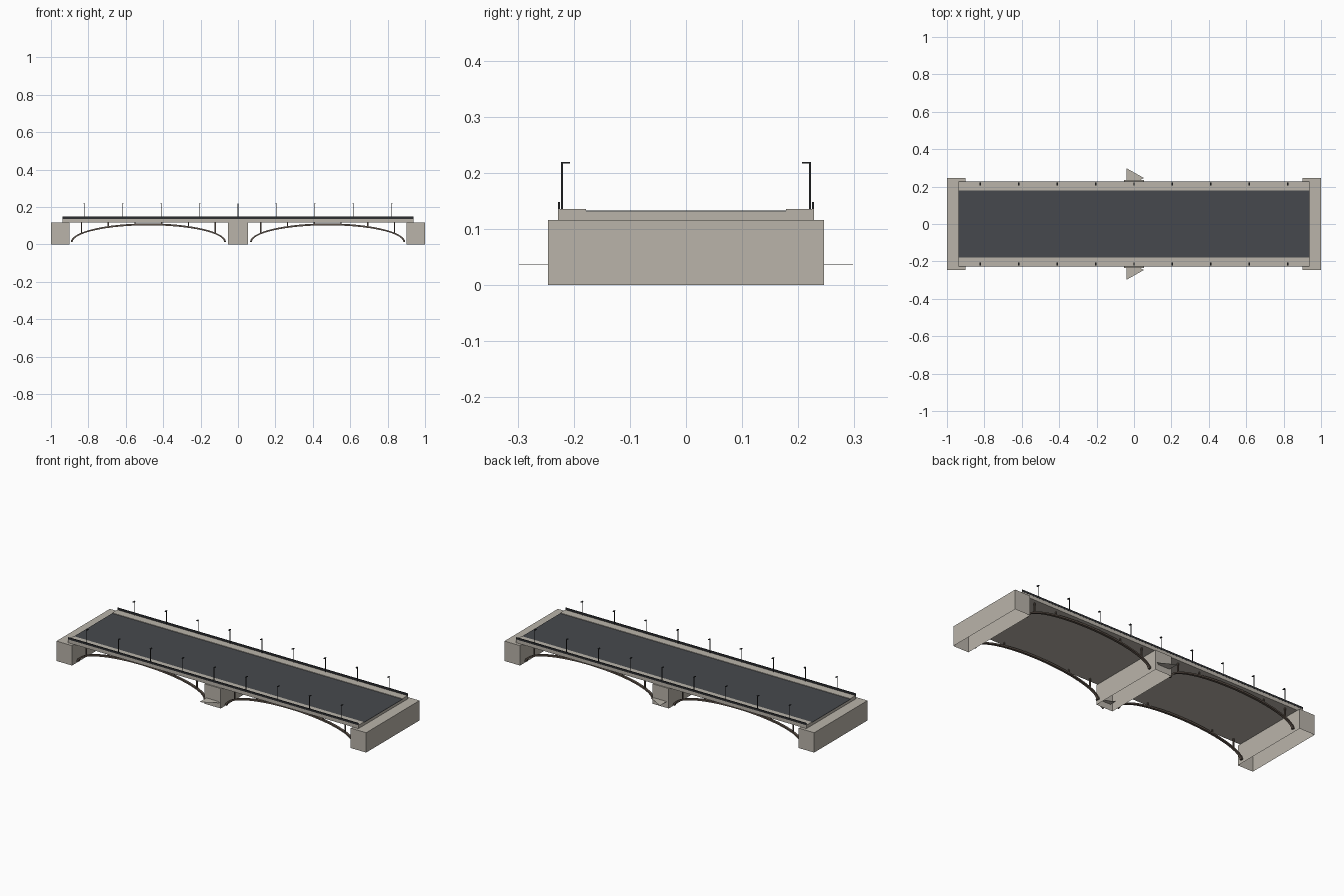
import bpy, bmesh, math

if "Cube" in bpy.data.objects:
    bpy.data.objects.remove(bpy.data.objects["Cube"])


def material(name, rgb):
    m = bpy.data.materials.new(name)
    m.diffuse_color = (*rgb, 1)
    m.use_nodes = True
    m.node_tree.nodes["Principled BSDF"].inputs["Base Color"].default_value = m.diffuse_color
    return m


CONCRETE = material("concrete", (0.49, 0.457, 0.402))
ASPHALT = material("asphalt", (0.061, 0.066, 0.074))
METAL = material("dark_metal", (0.025, 0.027, 0.03))
STEEL = material("brown_steel", (0.115, 0.088, 0.07))


def finish(name, bm, mat):
    bmesh.ops.recalc_face_normals(bm, faces=bm.faces)
    me = bpy.data.meshes.new(name)
    bm.to_mesh(me)
    bm.free()
    me.materials.append(mat)
    ob = bpy.data.objects.new(name, me)
    bpy.context.collection.objects.link(ob)
    return ob


def add_box(bm, x0, x1, y0, y1, z0, z1, open_bottom=False):
    vs = bmesh.ops.create_cube(bm, size=1)["verts"]
    for v in vs:
        v.co = (x1 if v.co.x > 0 else x0,
                y1 if v.co.y > 0 else y0,
                z1 if v.co.z > 0 else z0)
    if open_bottom:
        low = [f for f in {f for v in vs for f in v.link_faces}
               if all(abs(v.co.z - z0) < 1e-6 for v in f.verts)]
        bmesh.ops.delete(bm, geom=low, context="FACES_ONLY")


def box(name, mat, *dims, open_bottom=False):
    bm = bmesh.new()
    add_box(bm, *dims, open_bottom=open_bottom)
    return finish(name, bm, mat)


# supports, hollow and open underneath
box("abutment_left", CONCRETE, -1, -0.9, -0.246, 0.246, 0, 0.116, open_bottom=True)
box("abutment_right", CONCRETE, 0.9, 1, -0.246, 0.246, 0, 0.116, open_bottom=True)
box("central_pier", CONCRETE, -0.053, 0.053, -0.235, 0.235, 0, 0.116, open_bottom=True)

# deck slab and road surface
L = 0.937
box("deck_slab", CONCRETE, -L, L, -0.178, 0.178, 0.116, 0.131)
box("road_surface", ASPHALT, -L, L, -0.178, 0.178, 0.131, 0.133)


def arch_z(u):
    return 0.012 + 0.095 * math.sqrt(max(0, 1 - u * u))


HALF = 0.41   # half span of one arch
RIB_Y = 0.205

for side, s in (("front", -1), ("back", 1)):
    def ys(a, b):
        return min(s * a, s * b), max(s * a, s * b)

    # pavement and parapet rail
    box("pavement_" + side, CONCRETE, -L, L, *ys(0.178, 0.228), 0.116, 0.136)
    box("railing_" + side, METAL, -L, L, *ys(0.2245, 0.2285), 0.136, 0.148)

    # flat triangular cutwater plate beside the pier
    bm = bmesh.new()
    tri = [bm.verts.new((x, s * y, 0.036)) for x, y in
           ((-0.04, 0.298), (0.053, 0.246), (-0.04, 0.194))]
    f = bm.faces.new(tri)
    top = bmesh.ops.extrude_face_region(bm, geom=[f])["geom"]
    for v in top:
        if isinstance(v, bmesh.types.BMVert):
            v.co.z += 0.001
    finish("cutwater_" + side, bm, CONCRETE)

    # street lamps: pole and inward head
    bm = bmesh.new()
    for i in range(-4, 5):
        x = i * 0.2055
        add_box(bm, x - 0.0015, x + 0.0015, *ys(0.2195, 0.2225), 0.136, 0.218)
        add_box(bm, x - 0.004, x + 0.004, *ys(0.207, 0.2225), 0.2165, 0.2195)
    finish("street_lamps_" + side, bm, METAL)

    for span, cx in (("left", -0.479), ("right", 0.479)):
        # arch rib: rectangular section swept along a half ellipse
        bm = bmesh.new()
        rings = []
        n = 32
        for i in range(n + 1):
            a = math.pi * i / n
            c, d = math.cos(a), math.sin(a)
            ring = []
            for t, y in ((-0.005, -0.007), (0.005, -0.007),
                         (0.005, 0.007), (-0.005, 0.007)):
                ring.append(bm.verts.new((cx - (HALF + t) * c, s * RIB_Y + y,
                                          0.012 + (0.095 + t) * d)))
            rings.append(ring)
        for r0, r1 in zip(rings, rings[1:]):
            for k in range(4):
                j = (k + 1) % 4
                bm.faces.new((r0[k], r0[j], r1[j], r1[k]))
        bm.faces.new(rings[0])
        bm.faces.new(rings[-1])
        finish(f"arch_rib_{span}_{side}", bm, STEEL)

        # spandrel posts from rib to deck
        bm = bmesh.new()
        for i in range(6):
            dx = (i - 2.5) * 0.143
            add_box(bm, cx + dx - 0.003, cx + dx + 0.003,
                    s * RIB_Y - 0.003, s * RIB_Y + 0.003,
                    arch_z(dx / HALF), 0.117)
        finish(f"spandrel_posts_{span}_{side}", bm, STEEL)
